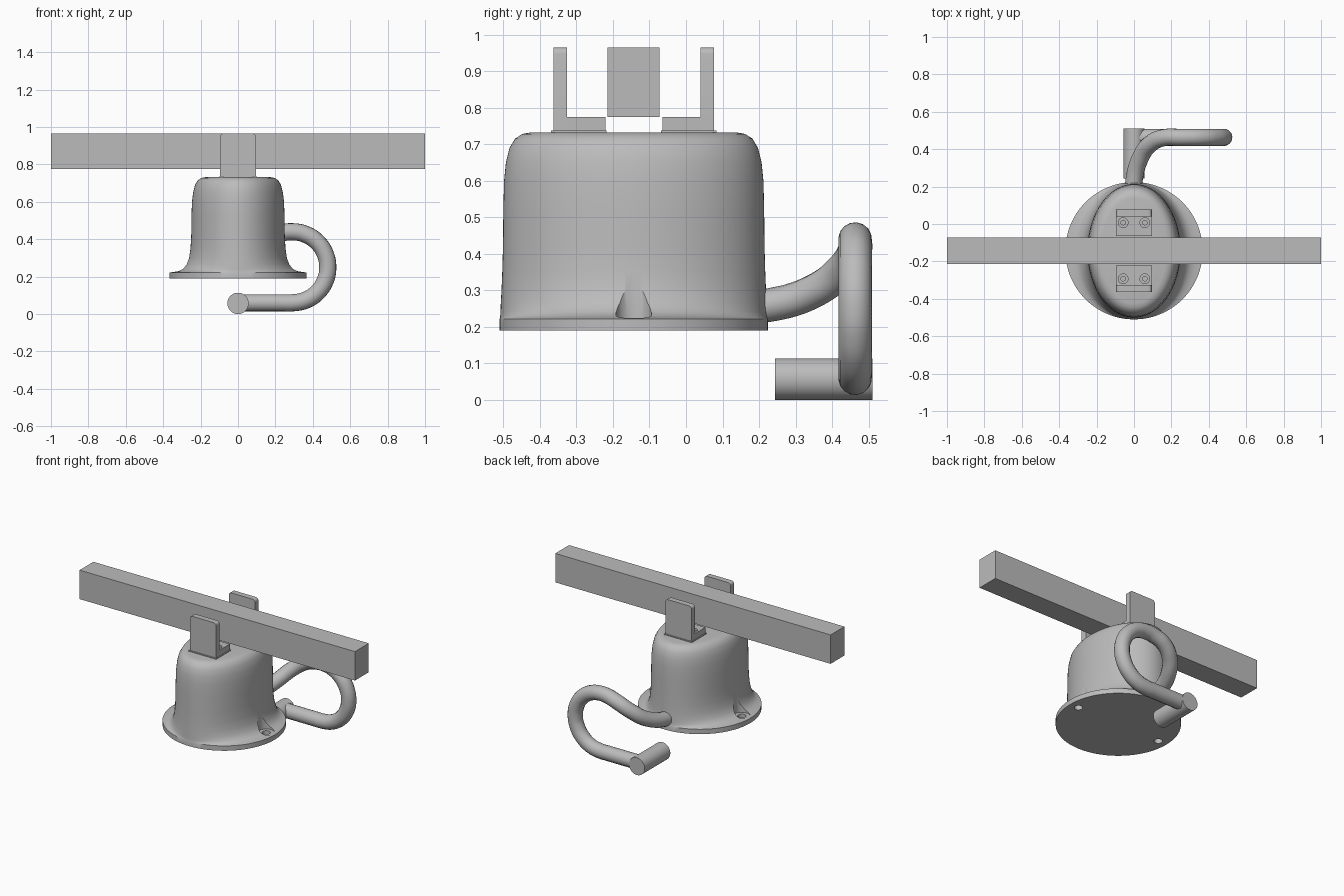
import bpy, bmesh, math
from mathutils import Matrix, Vector

if "Cube" in bpy.data.objects:
    bpy.data.objects.remove(bpy.data.objects["Cube"], do_unlink=True)

CY = -0.143  # centre line of housing and beam

grey = bpy.data.materials.new("plain grey")
grey.use_nodes = True
colour = (0.5, 0.5, 0.5, 1)
grey.diffuse_color = colour
next(n for n in grey.node_tree.nodes if n.type == "BSDF_PRINCIPLED").inputs["Base Color"].default_value = colour


def activate(ob):
    bpy.ops.object.select_all(action="DESELECT")
    ob.select_set(True)
    bpy.context.view_layer.objects.active = ob


def smooth(ob):
    activate(ob)
    bpy.ops.object.shade_smooth_by_angle(angle=math.radians(32))


def finish(name, bm):
    bmesh.ops.recalc_face_normals(bm, faces=bm.faces[:])
    me = bpy.data.meshes.new(name)
    bm.to_mesh(me)
    bm.free()
    me.materials.append(grey)
    ob = bpy.data.objects.new(name, me)
    bpy.context.collection.objects.link(ob)
    return ob


def box(name, low, high, corner=0.0):
    """Box from two corners; optionally rounds the top edges along y."""
    low, high = Vector(low), Vector(high)
    bm = bmesh.new()
    bmesh.ops.create_cube(bm, size=1)
    for v in bm.verts:
        v.co = Vector((l + (h - l) * (c + 0.5) for l, h, c in zip(low, high, v.co)))
    if corner:
        edges = [e for e in bm.edges if all(abs(v.co.z - high.z) < 1e-5 for v in e.verts)
                 and abs(e.verts[0].co.x - e.verts[1].co.x) < 1e-5]
        bmesh.ops.bevel(bm, geom=edges, offset=corner, segments=5, profile=0.5, affect="EDGES")
    return finish(name, bm)


def cylinder(name, centre, radius, depth, axis="Z", sides=40):
    bm = bmesh.new()
    bmesh.ops.create_cone(bm, cap_ends=True, segments=sides, radius1=radius, radius2=radius, depth=depth)
    if axis == "Y":
        bm.transform(Matrix.Rotation(math.pi / 2, 4, "X"))
    bm.transform(Matrix.Translation(centre))
    return finish(name, bm)


def cut(ob, centre, radius, bottom, top):
    tool = cylinder("cutter", (*centre, (bottom + top) / 2), radius, top - bottom, sides=32)
    tool.hide_render = True
    mod = ob.modifiers.new("cut", "BOOLEAN")
    mod.operation, mod.solver, mod.object = "DIFFERENCE", "EXACT", tool
    activate(ob)
    bpy.ops.object.modifier_apply(modifier=mod.name)
    bpy.data.objects.remove(tool, do_unlink=True)


# Housing: round flange flowing into an oval body (half width, half depth, height)
rings = [(.367, .367, .19), (.367, .367, .222), (.345, .3662, .225), (.318, .3655, .23),
         (.295, .365, .242), (.276, .364, .265), (.262, .362, .30), (.254, .36, .35),
         (.25, .358, .42), (.249, .357, .52), (.246, .355, .6), (.24, .35, .65),
         (.23, .34, .69), (.215, .325, .715), (.195, .305, .728), (.172, .283, .732)]
SIDES = 96
bm = bmesh.new()
loops = []
for hx, hy, z in rings:
    loops.append([bm.verts.new((hx * math.cos(a), CY + hy * math.sin(a), z))
                  for a in (2 * math.pi * i / SIDES for i in range(SIDES))])
for a, b in zip(loops, loops[1:]):
    for i in range(SIDES):
        j = (i + 1) % SIDES
        bm.faces.new((a[i], a[j], b[j], b[i]))
bm.faces.new(loops[0][::-1])
bm.faces.new(loops[-1])
housing = finish("housing", bm)

# Mounting holes with screw-head recesses in the flange
for side in (-1, 1):
    spot = (side * .305, CY)
    cut(housing, spot, .049, .221, .5)
    cut(housing, spot, .025, .1, .3)
smooth(housing)

# Clamped beam
box("beam", (-1, -.215, .775), (1, -.072, .965))

# Pair of L-shaped brackets standing on thin pads, mirrored about the beam
for label, s in (("front", -1), ("back", 1)):
    def span(near, far):
        return sorted((CY + s * near, CY + s * far))
    y0, y1 = span(.183, .22)
    plate = box(label + "_bracket_plate", (-.095, y0, .735), (.095, y1, .965), .018)
    smooth(plate)
    y0, y1 = span(.078, .184)
    foot = box(label + "_bracket_foot", (-.095, y0, .735), (.095, y1, .775))
    for x in (-.058, .058):
        cut(foot, (x, CY + s * .15), .026, .762, .8)
        cut(foot, (x, CY + s * .15), .012, .745, .8)
    smooth(foot)
    y0, y1 = span(.074, .226)
    box(label + "_bracket_pad", (-.1, y0, .728), (.1, y1, .737))

# Bent rod: leaves the back, sweeps sideways, then hooks down and returns
path = [(0, .15, .258), (0, .23, .26), (.037, .36, .303), (.096, .435, .365),
        (.17, .463, .413), (.24, .463, .435)]
for i in range(9):
    a = math.pi / 2 - math.pi * i / 8
    path.append((.29 + .19 * math.cos(a), .463, .25 + .19 * math.sin(a)))
path += [(.25, .463, .06), (0, .463, .06)]
curve = bpy.data.curves.new("hook_rod", "CURVE")
curve.dimensions = "3D"
curve.bevel_depth = .046
curve.bevel_resolution = 6
curve.use_fill_caps = True
spline = curve.splines.new("BEZIER")
spline.resolution_u = 8
spline.bezier_points.add(len(path) - 1)
for point, co in zip(spline.bezier_points, path):
    point.co = co
    point.handle_left_type = point.handle_right_type = "AUTO"
curve.materials.append(grey)
rod = bpy.data.objects.new("hook_rod", curve)
bpy.context.collection.objects.link(rod)
activate(rod)
bpy.ops.object.convert(target="MESH")
smooth(bpy.context.view_layer.objects.active)

# Cross handle on the end of the rod
smooth(cylinder("handle", (0, .377, .057), .057, .266, "Y"))
